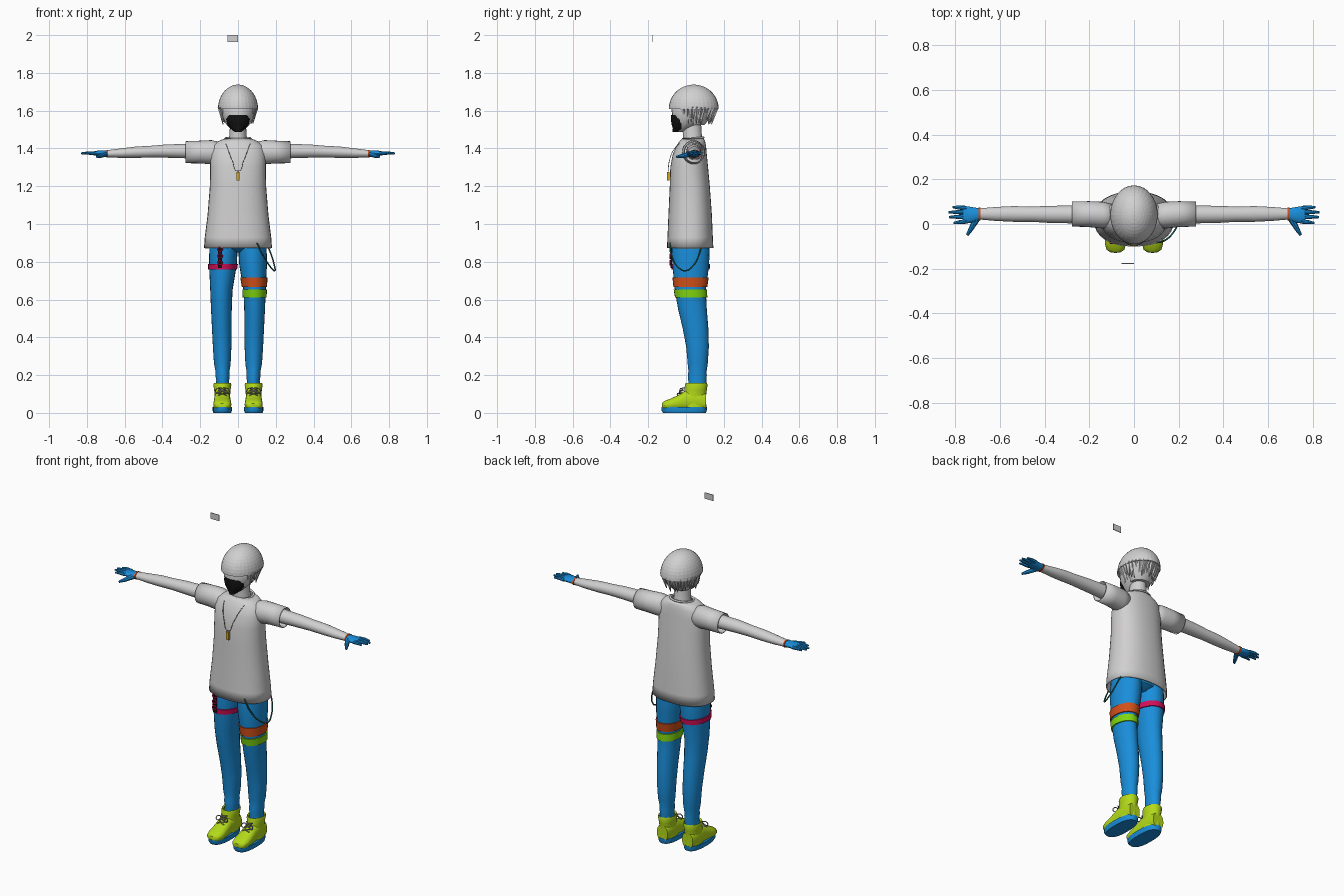
import bpy, math, random
from mathutils import Vector

random.seed(4)
if "Cube" in bpy.data.objects:
    bpy.data.objects.remove(bpy.data.objects["Cube"])


def material(name, *rgb):
    m = bpy.data.materials.new(name)
    m.use_nodes = True
    m.diffuse_color = (*rgb, 1)
    m.node_tree.nodes["Principled BSDF"].inputs["Base Color"].default_value = (*rgb, 1)
    return m


GREY = material("pale grey", .64, .63, .63)
BLUE = material("bright blue", .01, .27, .7)
LIME = material("lime yellow", .45, .7, .01)
GREEN = material("green", .22, .68, .005)
ORANGE = material("orange red", .65, .08, .01)
PINK = material("magenta", .65, .005, .1)
GOLD = material("gold", .65, .37, .01)
BLACK = material("black", .006, .006, .006)
TEAL = material("dark teal", .015, .13, .1)
LACE = material("lace grey", .3, .3, .28)


def add_mesh(name, verts, faces, mat, angle=40):
    me = bpy.data.meshes.new(name)
    me.from_pydata(verts, [], faces)
    me.materials.append(mat)
    ob = bpy.data.objects.new(name, me)
    bpy.context.collection.objects.link(ob)
    bpy.context.view_layer.objects.active = ob
    for o in bpy.context.selected_objects:
        o.select_set(False)
    ob.select_set(True)
    bpy.ops.object.mode_set(mode='EDIT')
    bpy.ops.mesh.select_all(action='SELECT')
    bpy.ops.mesh.normals_make_consistent(inside=False)
    bpy.ops.object.mode_set(mode='OBJECT')
    if angle:
        bpy.ops.object.shade_smooth_by_angle(angle=math.radians(angle))
    return ob


def loft(name, rings, mat, axis='z', side=1, n=24, power=2, caps=True, angle=40, thick=0):
    """Rings are (position, centre a, half a, centre b, half b) along an axis."""
    verts, faces = [], []
    for p, ca, ra, cb, rb in rings:
        for i in range(n):
            t = math.tau * i / n
            c, s = math.cos(t), math.sin(t)
            a = ca + ra * math.copysign(abs(c) ** (2 / power), c)
            b = cb + rb * math.copysign(abs(s) ** (2 / power), s)
            x, y, z = {'z': (a, b, p), 'x': (p, a, b), 'y': (a, p, b)}[axis]
            verts.append((x * side, y, z))
    for k in range(len(rings) - 1):
        for i in range(n):
            j = (i + 1) % n
            faces.append((k * n + i, k * n + j, k * n + n + j, k * n + n + i))
    if caps:
        faces += [tuple(range(n)), tuple(range(len(verts) - n, len(verts)))]
    ob = add_mesh(name, verts, faces, mat, angle)
    if thick:
        mod = ob.modifiers.new("cloth", 'SOLIDIFY')
        mod.thickness = thick
    return ob


def taper(name, p, q, r1, r2, mat, n=8):
    """Round tapered bar from p to q."""
    p, q = Vector(p), Vector(q)
    turn = (q - p).to_track_quat('Z', 'Y')
    verts = [o + turn @ Vector((r * math.cos(math.tau * i / n), r * math.sin(math.tau * i / n), 0))
             for o, r in ((p, r1), (q, r2)) for i in range(n)]
    faces = [(i, (i + 1) % n, n + (i + 1) % n, n + i) for i in range(n)]
    faces += [tuple(range(n)), tuple(range(n, 2 * n))]
    return add_mesh(name, verts, faces, mat)


def cord(name, points, r, mat, cyclic=False, smooth=True):
    cu = bpy.data.curves.new(name, 'CURVE')
    cu.dimensions = '3D'
    cu.bevel_depth, cu.bevel_resolution, cu.resolution_u = r, 1, 8
    if smooth:
        sp = cu.splines.new('BEZIER')
        sp.bezier_points.add(len(points) - 1)
        for b, p in zip(sp.bezier_points, points):
            b.co = p
            b.handle_left_type = b.handle_right_type = 'AUTO'
    else:
        sp = cu.splines.new('POLY')
        sp.points.add(len(points) - 1)
        for b, p in zip(sp.points, points):
            b.co = (*p, 1)
    sp.use_cyclic_u = cyclic
    cu.materials.append(mat)
    bpy.context.collection.objects.link(bpy.data.objects.new(name, cu))


def box(name, centre, size, mat):
    bpy.ops.mesh.primitive_cube_add(size=1, location=centre)
    ob = bpy.context.object
    ob.name = name
    ob.scale = size
    ob.data.materials.append(mat)


# Head, neck, cap and mask
loft("neck", [(1.4, 0, .06, .04, .06), (1.45, 0, .045, .035, .05), (1.53, 0, .043, .03, .05)], GREY)
loft("head", [(1.488, 0, .018, -.035, .025), (1.505, 0, .04, -.015, .045), (1.53, 0, .064, .005, .072),
              (1.56, 0, .08, .014, .085), (1.61, 0, .092, .025, .103), (1.67, 0, .07, .04, .085)], GREY)
loft("hair_mass", [(1.525, 0, .055, .05, .048), (1.57, 0, .08, .062, .075), (1.62, 0, .096, .06, .103)], GREY)
dome = [(1.609 + .129 * math.sin(t), 0, .106 * math.cos(t), .041, .132 * math.cos(t))
        for t in (math.pi / 2 * k / 11 for k in range(11))]
loft("round_cap", dome + [(1.738, 0, .003, .041, .003)], GREY, n=32, angle=0)
loft("face_mask", [(1.487, 0, .016, -.046, .026), (1.505, 0, .04, -.03, .04), (1.53, 0, .058, -.025, .052),
                   (1.555, 0, .065, -.022, .058), (1.578, 0, .06, -.022, .056)], BLACK, angle=25)

# Hair locks hang round the sides and back
for k in range(26):
    t = math.radians(-30 + 240 * k / 25)
    c, s = math.cos(t), math.sin(t)
    f = random.uniform(.68, .84)
    taper("hair_lock", (.094 * c, .041 + .118 * s, 1.62),
          (.1 * c * f, .041 + .115 * s * f, random.uniform(1.525, 1.56)), .015, .002, GREY, 5)

# Shirt body
loft("shirt_body", [(.872, 0, .18, .022, .123), (.93, 0, .176, .022, .12), (1.05, 0, .161, .022, .115),
                    (1.2, 0, .149, .02, .106), (1.3, 0, .147, .017, .1), (1.37, 0, .147, .02, .09),
                    (1.415, 0, .135, .028, .078), (1.438, 0, .105, .033, .068), (1.455, 0, .065, .037, .056)],
     GREY, n=32, power=2.3, caps=False, angle=60, thick=.006)
cord("shirt_collar", [(.066 * math.cos(t), .036 + .056 * math.sin(t), 1.452 + .006 * math.sin(t))
                      for t in (math.tau * k / 12 for k in range(12))], .006, GREY, True)

# Chain and pendant
cord("neck_chain", [(-.07, -.015, 1.44), (-.055, -.06, 1.4), (-.03, -.088, 1.335), (0, -.094, 1.28),
                    (.03, -.088, 1.335), (.055, -.06, 1.4), (.07, -.015, 1.44)], .0016, LACE)
box("pendant", (0, -.094, 1.252), (.018, .012, .046), GOLD)

# Trousers seat
loft("trouser_seat", [(.85, 0, .06, .03, .05), (.875, 0, .13, .025, .092),
                      (.92, 0, .15, .025, .1), (1.0, 0, .14, .025, .09)], BLUE)

LEG = [(.13, .083, .036, .06, .046), (.17, .081, .034, .06, .048), (.2, .082, .038, .06, .05),
       (.22, .082, .037, .061, .048), (.26, .083, .044, .062, .053), (.35, .084, .049, .061, .06),
       (.45, .086, .052, .05, .068), (.55, .088, .055, .034, .076), (.65, .088, .059, .023, .082),
       (.78, .08, .073, .025, .097), (.86, .077, .075, .025, .1), (.93, .075, .072, .025, .095)]


def leg_at(z, grow):
    """Leg cross-section at a height, enlarged a little."""
    lo, hi = next((a, b) for a, b in zip(LEG, LEG[1:]) if a[0] <= z <= b[0])
    f = (z - lo[0]) / (hi[0] - lo[0])
    _, ca, ra, cb, rb = (u + (v - u) * f for u, v in zip(lo, hi))
    return (z, ca, ra + grow, cb, rb + grow)


def leg_band(name, z0, z1, mat, side):
    g = .006
    loft(name, [leg_at(z0, 0), leg_at(z0, g), leg_at(z1, g), leg_at(z1, 0)], mat, side=side, caps=False)


for s, label in ((1, "left"), (-1, "right")):
    # Arm, sleeve and hand
    loft(label + "_sleeve", [(.08, .035, .05, 1.375, .055), (.14, .04, .06, 1.38, .064),
                             (.2, .044, .058, 1.381, .06), (.277, .045, .056, 1.38, .058)],
         GREY, 'x', s, caps=False, thick=.005)
    loft(label + "_arm", [(.15, .045, .045, 1.385, .045), (.28, .043, .04, 1.386, .038),
                          (.38, .043, .038, 1.386, .035), (.46, .044, .034, 1.383, .031),
                          (.54, .045, .035, 1.38, .03), (.62, .045, .031, 1.375, .025),
                          (.69, .045, .025, 1.372, .019)], GREY, 'x', s)
    loft(label + "_wristband", [(.688, .045, .029, 1.372, .021), (.697, .045, .03, 1.372, .021)], ORANGE, 'x', s)
    loft(label + "_palm", [(.69, .045, .025, 1.372, .018), (.715, .041, .033, 1.373, .017),
                           (.745, .041, .038, 1.374, .014), (.765, .043, .036, 1.374, .01)], BLUE, 'x', s, n=16)
    for y, tip, end in ((.012, .808, .004), (.033, .829, .031), (.053, .83, .053), (.071, .812, .076)):
        mid = ((.755 + tip) / 2 * s, (y + end) / 2, 1.376)
        taper(label + "_finger", (.75 * s, y, 1.374), mid, .0105, .009, BLUE)
        taper(label + "_fingertip", mid, (tip * s, end, 1.374), .009, .005, BLUE)
    taper(label + "_thumb", (.705 * s, .022, 1.37), (.73 * s, -.022, 1.36), .015, .011, BLUE)
    taper(label + "_thumb_tip", (.73 * s, -.022, 1.36), (.747 * s, -.05, 1.355), .011, .006, BLUE)

    # Trouser leg
    loft(label + "_trouser_leg", LEG, BLUE, side=s)

    # Boot
    loft(label + "_sole", [(0, .083, .047, -.008, .113), (.012, .083, .051, -.01, .12),
                           (.03, .083, .051, -.01, .12)], BLUE, side=s, power=2.5)
    loft(label + "_boot_foot", [(-.127, .083, .022, .038, .012), (-.115, .083, .04, .041, .022),
                                (-.085, .083, .048, .044, .03), (-.045, .083, .046, .052, .04),
                                (0, .083, .043, .065, .055), (.06, .083, .043, .065, .055),
                                (.105, .083, .035, .06, .045)], LIME, 'y', s, power=2.4)
    loft(label + "_boot_shaft", [(.03, .083, .044, .04, .068), (.08, .083, .041, .043, .062),
                                 (.12, .083, .043, .051, .059), (.148, .083, .048, .054, .06),
                                 (.157, .083, .045, .054, .057), (.148, .083, .038, .056, .05)],
         LIME, side=s, caps=False)
    rows = [(-.05, .096), (-.03, .108), (-.02, .122), (-.014, .136)]
    for (y, z), (y2, z2) in zip(rows, rows[1:]):
        for d in (-1, 1):
            cord(label + "_lace", [((.083 - .022 * d) * s, y + .006, z - .004),
                                   (.083 * s, (y + y2) / 2 - .005, (z + z2) / 2),
                                   ((.083 + .022 * d) * s, y2 + .006, z2 - .004)], .003, LACE)
    for d in (-1, 1):
        cord(label + "_lace_bow", [(.083 * s, -.022, .125), ((.083 + .03 * d) * s, -.03, .128),
                                   ((.083 + .034 * d) * s, -.034, .108), (.083 * s, -.026, .12)], .0028, LACE)

# Thigh bands
leg_band("upper_thigh_band", .667, .718, ORANGE, 1)
leg_band("lower_thigh_band", .61, .652, GREEN, 1)
leg_band("garter_band", .758, .788, PINK, -1)

# Hanging strap with loops on the right thigh
box("garter_strap", (-.095, -.079, .825), (.022, .008, .115), BLACK)
for z in (.795, .83, .865):
    cord("strap_ring", [(-.095 + .012 * math.cos(t), -.085, z + .011 * math.sin(t))
                        for t in (math.tau * k / 8 for k in range(8))], .0035, PINK, True)

# Hip cord on the left side
cord("hip_cord", [(.1, -.083, .9), (.135, -.075, .83), (.178, -.035, .765), (.195, .0, .753),
                  (.192, .04, .782), (.175, .07, .84), (.15, .085, .9)], .004, TEAL)

# Small plate floating above the head
box("floating_plate", (-.028, -.176, 1.982), (.054, .004, .036), GREY)
